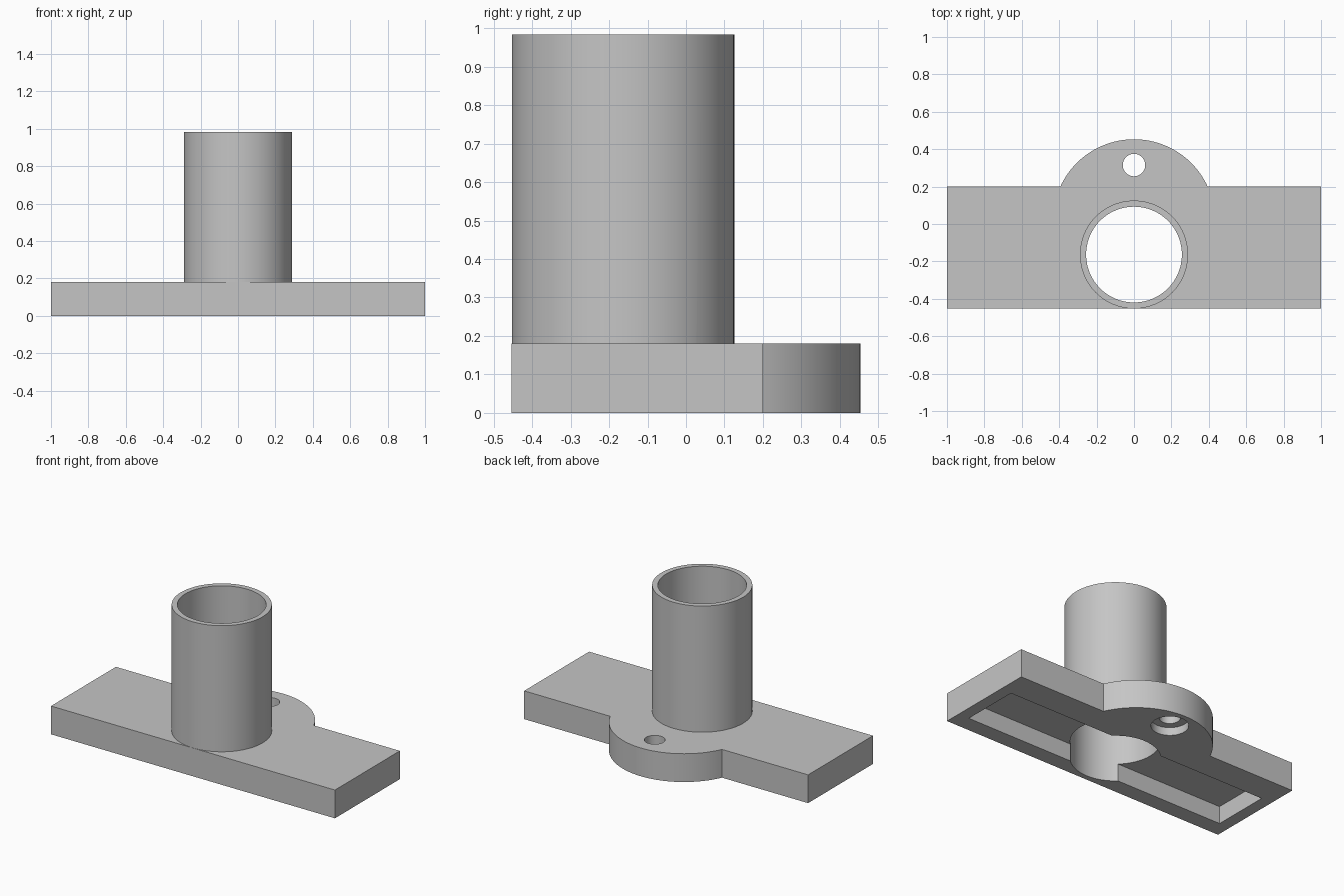
import bpy, bmesh
from math import cos, sin, asin, pi, radians

cube = bpy.data.objects.get("Cube")
if cube:
    bpy.data.objects.remove(cube, do_unlink=True)

grey = bpy.data.materials.new("plain grey")
grey.use_nodes = True
grey.diffuse_color = (0.56, 0.56, 0.56, 1)
grey.node_tree.nodes["Principled BSDF"].inputs["Base Color"].default_value = (0.56, 0.56, 0.56, 1)


def prism(name, outline, z0, z1):
    """Extrude a counter-clockwise outline from z0 to z1."""
    bm = bmesh.new()
    face = bm.faces.new([bm.verts.new((x, y, z0)) for x, y in outline])
    top = bmesh.ops.extrude_face_region(bm, geom=[face])["geom"]
    bmesh.ops.translate(bm, vec=(0, 0, z1 - z0),
                        verts=[g for g in top if isinstance(g, bmesh.types.BMVert)])
    bmesh.ops.recalc_face_normals(bm, faces=bm.faces)
    mesh = bpy.data.meshes.new(name)
    bm.to_mesh(mesh)
    bm.free()
    mesh.materials.append(grey)
    obj = bpy.data.objects.new(name, mesh)
    bpy.context.collection.objects.link(obj)
    return obj


def arc(cy, r, start=0.0, end=2 * pi, steps=96, closed=True):
    count = steps if closed else steps + 1
    return [(r * cos(start + (end - start) * i / steps),
             cy + r * sin(start + (end - start) * i / steps)) for i in range(count)]


def combine(target, tool, operation):
    """Apply a boolean and discard the tool."""
    tool.hide_render = True
    mod = target.modifiers.new(tool.name, 'BOOLEAN')
    mod.operation, mod.object, mod.solver = operation, tool, 'EXACT'
    bpy.context.view_layer.objects.active = target
    bpy.ops.object.modifier_apply(modifier=mod.name)
    bpy.data.objects.remove(tool, do_unlink=True)


FRONT, BACK, PLATE_TOP, TOP = -0.453, 0.2, 0.18, 0.983
TUBE_Y, HOLE_Y = -0.1635, 0.315
LOBE_Y, LOBE_R = 0.02, 0.433

# Plate with the rounded lobe at the back
a = asin((BACK - LOBE_Y) / LOBE_R)
outline = [(-1, BACK), (-1, FRONT), (1, FRONT), (1, BACK)]
outline += arc(LOBE_Y, LOBE_R, a, pi - a, 48, closed=False)
body = prism("tube_bracket", outline, 0, PLATE_TOP)

# Upright tube
combine(body, prism("tube", arc(TUBE_Y, 0.289), 0.15, TOP), 'UNION')

# Recess under the plate
recess = [(-0.925, -0.35), (0.925, -0.35), (0.925, 0.02), (-0.925, 0.02)]
combine(body, prism("recess", recess, -0.1, 0.11), 'DIFFERENCE')

# Tube bore, screw hole and its counterbore
combine(body, prism("bore", arc(TUBE_Y, 0.256), -0.1, 1.1), 'DIFFERENCE')
combine(body, prism("screw_hole", arc(HOLE_Y, 0.06, steps=48), -0.1, 0.3), 'DIFFERENCE')
combine(body, prism("counterbore", arc(HOLE_Y, 0.107, steps=48), -0.1, 0.05), 'DIFFERENCE')

# Smooth round walls, crisp edges
bpy.ops.object.select_all(action='DESELECT')
body.select_set(True)
bpy.context.view_layer.objects.active = body
bpy.ops.object.shade_smooth_by_angle(angle=radians(30))
